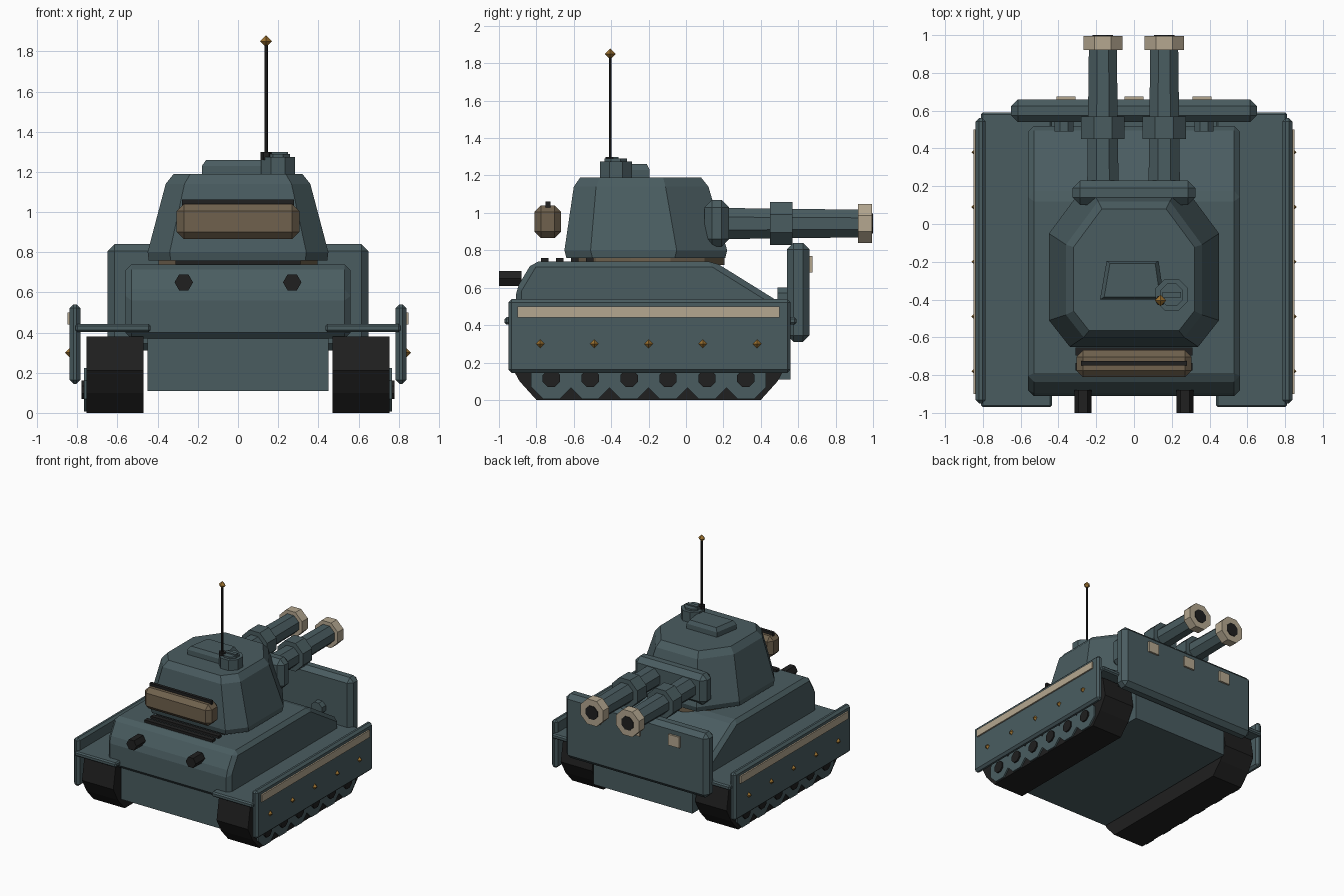
import bpy, bmesh, math
from mathutils import Matrix, Vector

if "Cube" in bpy.data.objects:
    bpy.data.objects.remove(bpy.data.objects["Cube"])


def material(name, rgb):
    m = bpy.data.materials.new(name)
    m.use_nodes = True
    m.diffuse_color = (*rgb, 1)
    m.node_tree.nodes["Principled BSDF"].inputs["Base Color"].default_value = (*rgb, 1)
    return m


TEAL = material("slate teal", (0.068, 0.108, 0.118))
BLACK = material("rubber black", (0.014, 0.014, 0.014))
BROWN = material("bronze brown", (0.16, 0.12, 0.075))
CREAM = material("pale cream", (0.46, 0.39, 0.28))
GOLD = material("dark gold", (0.34, 0.17, 0.03))


def finish(name, bm, mat, bevel=0):
    if bevel:
        bmesh.ops.bevel(bm, geom=bm.edges[:], offset=bevel, segments=1, affect='EDGES')
    bmesh.ops.recalc_face_normals(bm, faces=bm.faces[:])
    me = bpy.data.meshes.new(name)
    bm.to_mesh(me)
    bm.free()
    me.materials.append(mat)
    ob = bpy.data.objects.new(name, me)
    bpy.context.collection.objects.link(ob)
    return ob


def box(name, x, y, z, mat, bevel=0):
    """Box from its (low, high) range on each axis."""
    bm = bmesh.new()
    bmesh.ops.create_cube(bm, size=1)
    for v in bm.verts:
        v.co = Vector([(a + b) / 2 + c * (b - a) for (a, b), c in zip((x, y, z), v.co)])
    return finish(name, bm, mat, bevel)


def loft(name, rings, mat, bevel=0):
    """Closed solid through rings of equal point count."""
    bm = bmesh.new()
    loops = [[bm.verts.new(p) for p in ring] for ring in rings]
    n = len(loops[0])
    for a, b in zip(loops, loops[1:]):
        for i in range(n):
            bm.faces.new((a[i], a[(i + 1) % n], b[(i + 1) % n], b[i]))
    bm.faces.new(loops[0])
    bm.faces.new(loops[-1])
    return finish(name, bm, mat, bevel)


def side_profile(name, pts, x0, x1, mat, bevel=0):
    return loft(name, [[(x, y, z) for y, z in pts] for x in (x0, x1)], mat, bevel)


def tube(name, start, axis, length, r1, mat, r2=None, sides=8):
    bm = bmesh.new()
    bmesh.ops.create_cone(bm, cap_ends=True, segments=sides, radius1=r1,
                          radius2=r1 if r2 is None else r2, depth=length)
    turn = Vector((0, 0, 1)).rotation_difference(Vector(axis)).to_matrix().to_4x4()
    spin = Matrix.Rotation(math.pi / sides, 4, 'Z')
    shift = Matrix.Translation(Vector(start) + Vector(axis) * length / 2)
    bm.transform(shift @ turn @ spin)
    return finish(name, bm, mat)


def stud(name, at, r, mat):
    """Small eight-faced gem shape."""
    bm = bmesh.new()
    bmesh.ops.create_uvsphere(bm, u_segments=4, v_segments=2, radius=r)
    bm.transform(Matrix.Translation(at))
    return finish(name, bm, mat)


def span(s, a, b):
    return tuple(sorted((s * a, s * b)))


# Hull
box("lower_hull", (-0.45, 0.45), (-0.88, 0.56), (0.11, 0.4), TEAL)
side_profile("upper_hull", [(-0.91, 0.37), (-0.91, 0.59), (-0.82, 0.74), (0.15, 0.74),
                            (0.52, 0.51), (0.52, 0.37)], -0.56, 0.56, TEAL, 0.03)
box("armour_plate", (-0.65, 0.65), (0.54, 0.66), (0.31, 0.84), TEAL, 0.035)
for i in (-1, 0, 1):
    box("plate_marker", (i * 0.36 - 0.05, i * 0.36 + 0.05), (0.65, 0.675), (0.68, 0.77), CREAM)
for i in range(4):
    y = -0.755 + i * 0.08
    box("deck_louvre", (-0.31, 0.31), (y - 0.02, y + 0.02), (0.73, 0.76), BLACK)

# Running gear, mirrored on both sides
TRACK = [(-0.8, 0), (-0.89, 0.1), (-0.95, 0.21), (-0.92, 0.38),
         (0.52, 0.38), (0.55, 0.21), (0.49, 0.1), (0.4, 0)]
for s, side in ((1, "left"), (-1, "right")):
    side_profile(side + "_track", TRACK, s * 0.47, s * 0.755, BLACK)
    box(side + "_fender", span(s, 0.435, 0.81), (-0.97, 0.59), (0.403, 0.442), TEAL, 0.01)
    box(side + "_skirt", span(s, 0.785, 0.838), (-0.95, 0.56), (0.145, 0.54), TEAL, 0.018)
    box(side + "_skirt_stripe", span(s, 0.83, 0.85), (-0.9, 0.5), (0.44, 0.5), CREAM)
    for i in range(5):
        stud(side + "_skirt_stud", (s * 0.836, -0.78 + i * 0.29, 0.3), 0.025, GOLD)
    for i in range(6):
        y = -0.72 + i * 0.208
        tube(side + "_wheel", (s * 0.74, y, 0.115), (s, 0, 0), 0.028, 0.118, TEAL)
        tube(side + "_hub", (s * 0.75, y, 0.115), (s, 0, 0), 0.03, 0.05, BLACK)
    tube(side + "_exhaust", (s * 0.27, -0.88, 0.65), (0, -1, 0), 0.12, 0.046, BLACK, sides=6)
    tube(side + "_plate_mount", (s * 0.37, 0.49, 0.55), (0, 1, 0), 0.07, 0.055, TEAL)


# Turret
def turret_ring(w, back, front, scale, z):
    bx, by, fx, fy = (c * scale for c in (0.11, 0.14, 0.2, 0.27))
    half = [(w - bx, back), (w, back + by), (w, front - fy), (w - fx, front)]
    return [(x, y, z) for x, y in half] + [(-x, y, z) for x, y in reversed(half)]


tube("turret_race", (0, -0.19, 0.72), (0, 0, 1), 0.06, 0.41, BROWN, sides=12)
loft("turret", [turret_ring(0.445, -0.64, 0.21, 1, 0.76),
                turret_ring(0.45, -0.65, 0.22, 1, 0.8),
                turret_ring(0.36, -0.6, 0.12, 0.85, 1.14),
                turret_ring(0.32, -0.565, 0.08, 0.75, 1.19)], TEAL)
box("gun_mantlet", (-0.325, 0.325), (0.1, 0.23), (0.82, 1.07), TEAL, 0.04)
box("stowage_bin", (-0.305, 0.305), (-0.81, -0.668), (0.865, 1.04), BROWN, 0.035)
box("bin_strap", (-0.28, 0.28), (-0.75, -0.725), (1.03, 1.062), BLACK)

# Twin guns
for x, side in ((0.16, "left"), (-0.165, "right")):
    tube(side + "_barrel", (x, 0.2, 0.943), (0, 1, 0), 0.74, 0.09, TEAL, r2=0.08)
    tube(side + "_sleeve", (x, 0.45, 0.943), (0, 1, 0), 0.12, 0.125, TEAL)
    tube(side + "_muzzle", (x, 0.92, 0.943), (0, 1, 0), 0.075, 0.112, CREAM)
    tube(side + "_bore", (x, 0.98, 0.943), (0, 1, 0), 0.02, 0.058, BLACK)

# Roof hatch, cupola and antenna
HATCH = [(-0.18, -0.4), (0.16, -0.4), (0.13, -0.195), (-0.145, -0.195)]
loft("roof_hatch", [[(-0.01 + (x + 0.01) * k, -0.3 + (y + 0.3) * k, z) for x, y in HATCH]
                    for k, z in ((1, 1.18), (1, 1.23), (0.87, 1.26))], TEAL)
tube("cupola", (0.2, -0.375, 1.18), (0, 0, 1), 0.095, 0.092, TEAL)
tube("cupola_lid", (0.2, -0.375, 1.27), (0, 0, 1), 0.02, 0.065, TEAL)
box("cupola_handle", (0.15, 0.25), (-0.39, -0.36), (1.285, 1.3), TEAL)
tube("antenna_base", (0.14, -0.405, 1.26), (0, 0, 1), 0.04, 0.028, BLACK, sides=6)
tube("antenna", (0.14, -0.405, 1.28), (0, 0, 1), 0.56, 0.009, BLACK, sides=6)
stud("antenna_tip", (0.14, -0.405, 1.85), 0.03, GOLD)
